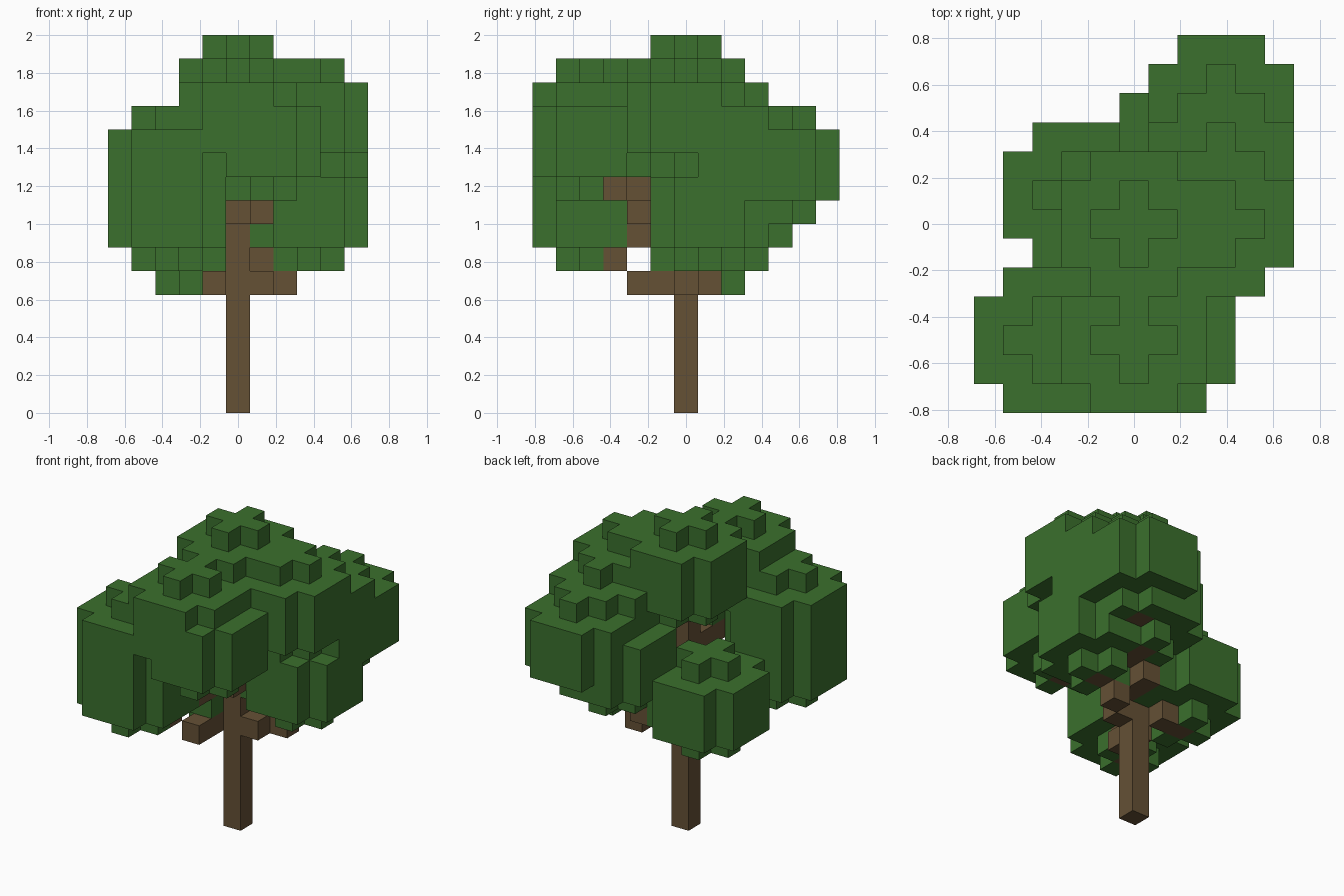
import bpy
import bmesh
from math import floor, hypot
from mathutils import Vector

if "Cube" in bpy.data.objects:
    bpy.data.objects.remove(bpy.data.objects["Cube"], do_unlink=True)

CELL = 0.125       # block edge length
TRUNK_TOP = 9      # highest block of the straight trunk
SLOPE = 0.381      # how steeply branches rise

# Base block of each leaf clump: column, row, layer
CLUMPS = [
    (0, 0, 11),
    (0, -4, 10), (3, 0, 10),
    (1, -4, 9), (3, 2, 9),
    (-3, -4, 8), (3, 4, 8),
    (2, 3, 7),
    (3, 1, 6), (-3, -4, 6),
    (-2, 1, 5),
]
SIDES = [Vector(d) for d in ((1, 0, 0), (-1, 0, 0), (0, 1, 0),
                             (0, -1, 0), (0, 0, 1), (0, 0, -1))]


def make_material(name, color):
    mat = bpy.data.materials.new(name)
    mat.use_nodes = True
    mat.diffuse_color = color
    bsdf = next(n for n in mat.node_tree.nodes if n.type == "BSDF_PRINCIPLED")
    bsdf.inputs["Base Color"].default_value = color
    bsdf.inputs["Roughness"].default_value = 1.0
    return mat


def clump_cells(x, y, z):
    """Rounded clump: a small cross below and above three wide discs."""
    cells = set()
    for layer in range(5):
        radius = 2 if layer in (0, 4) else 3
        for i in range(-2, 3):
            for j in range(-2, 3):
                if hypot(abs(i) + 0.5, abs(j) + 0.5) <= radius:
                    cells.add((x + i, y + j, z + layer))
    return cells


def branch_cells(x, y, z):
    """Stepped line of blocks from the trunk to a clump."""
    start = min(int(z - hypot(x, y) * SLOPE), TRUNK_TOP)
    rise = z - start
    steps = max(abs(x), abs(y), abs(rise))
    return {(floor(0.5 + x * s / steps),
             floor(0.5 + y * s / steps),
             start + floor(0.5 + rise * s / steps)) for s in range(steps + 1)}


def build_blocks(name, cells, solid, mat):
    """Mesh of the exposed block faces, welded together."""
    bm = bmesh.new()
    corners = {}

    def corner(p):
        key = tuple(round(c * 2) for c in p)
        if key not in corners:
            corners[key] = bm.verts.new(p * CELL)
        return corners[key]

    for cell in sorted(cells):
        middle = Vector(cell) + Vector((0, 0, 0.5))
        for n in SIDES:
            if tuple(int(c + d) for c, d in zip(cell, n)) in solid:
                continue
            u = Vector((n.y, n.z, n.x))
            v = n.cross(u)
            bm.faces.new([corner(middle + (n + u * a + v * b) / 2)
                          for a, b in ((-1, -1), (1, -1), (1, 1), (-1, 1))])
    mesh = bpy.data.meshes.new(name)
    bm.to_mesh(mesh)
    bm.free()
    mesh.materials.append(mat)
    obj = bpy.data.objects.new(name, mesh)
    bpy.context.collection.objects.link(obj)
    return obj


# Wood takes the place of leaves wherever they meet
wood = {(0, 0, z) for z in range(TRUNK_TOP + 1)}
leaves = set()
for clump in CLUMPS:
    wood |= branch_cells(*clump)
    leaves |= clump_cells(*clump)
leaves -= wood
solid = wood | leaves

bark = make_material("bark brown", (0.130, 0.082, 0.036, 1))
foliage = make_material("leaf green", (0.043, 0.160, 0.026, 1))
build_blocks("trunk_and_branches", wood, solid, bark)
build_blocks("leaf_canopy", leaves, solid, foliage)
